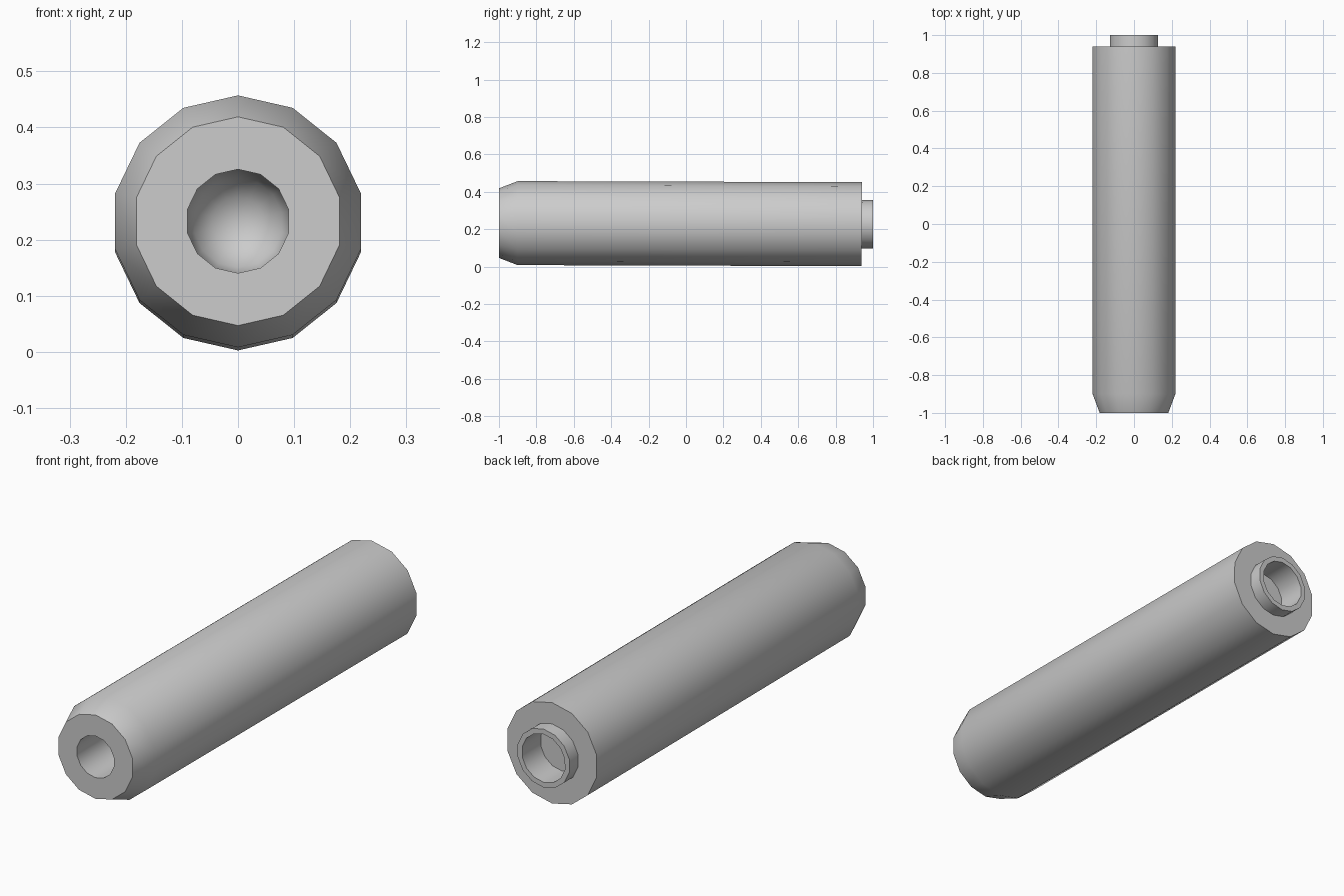
import bpy, bmesh, math
from mathutils import Vector, Matrix

SIDES = 14
TILT = Matrix.Translation((0, 0, 0.23)) @ Matrix.Rotation(-0.003, 4, 'X')

cube = bpy.data.objects.get("Cube")
if cube:
    bpy.data.objects.remove(cube, do_unlink=True)

grey = bpy.data.materials.new("metal_grey")
grey.use_nodes = True
color = (0.6, 0.6, 0.6, 1)
grey.diffuse_color = color
grey.node_tree.nodes["Principled BSDF"].inputs["Base Color"].default_value = color


def lathe(name, profile):
    """Turn (radius, y) points around the long axis."""
    bm = bmesh.new()
    verts = [bm.verts.new((0, y, r)) for r, y in profile]
    edges = [bm.edges.new(pair) for pair in zip(verts, verts[1:])]
    bmesh.ops.spin(bm, geom=verts + edges, cent=(0, 0, 0), axis=(0, 1, 0),
                   angle=math.tau, steps=SIDES, use_merge=False)
    bmesh.ops.remove_doubles(bm, verts=bm.verts, dist=0.0005)
    bmesh.ops.recalc_face_normals(bm, faces=bm.faces)
    # The outermost face must look away from the axis
    outer = max(bm.faces, key=lambda f: Vector(f.calc_center_median().xz).length)
    mid = outer.calc_center_median()
    if outer.normal.dot(Vector((mid.x, 0, mid.z))) < 0:
        bmesh.ops.reverse_faces(bm, faces=bm.faces)
    bm.transform(TILT)
    mesh = bpy.data.meshes.new(name)
    bm.to_mesh(mesh)
    bm.free()
    mesh.materials.append(grey)
    obj = bpy.data.objects.new(name, mesh)
    bpy.context.collection.objects.link(obj)
    bpy.ops.object.select_all(action='DESELECT')
    obj.select_set(True)
    bpy.context.view_layer.objects.active = obj
    bpy.ops.object.shade_smooth_by_angle(angle=math.radians(40))
    return obj


# Blind front bore with a rounded end, chamfered nose, long tube, rear face
bore, wall, neck = 0.0925, 0.2245, 0.13
bore_end = [(bore * math.sin(a), -0.2 + bore * math.cos(a))
            for a in (math.radians(d) for d in range(0, 91, 30))]
lathe("tube_body", bore_end + [(bore, -1), (0.186, -1), (wall, -0.9),
                               (wall, 0.94), (neck, 0.94)])

# Rear collar with a shallow socket
lathe("rear_collar", [(neck, 0.94), (neck, 1), (0.107, 1), (0.107, 0.87), (0, 0.87)])
